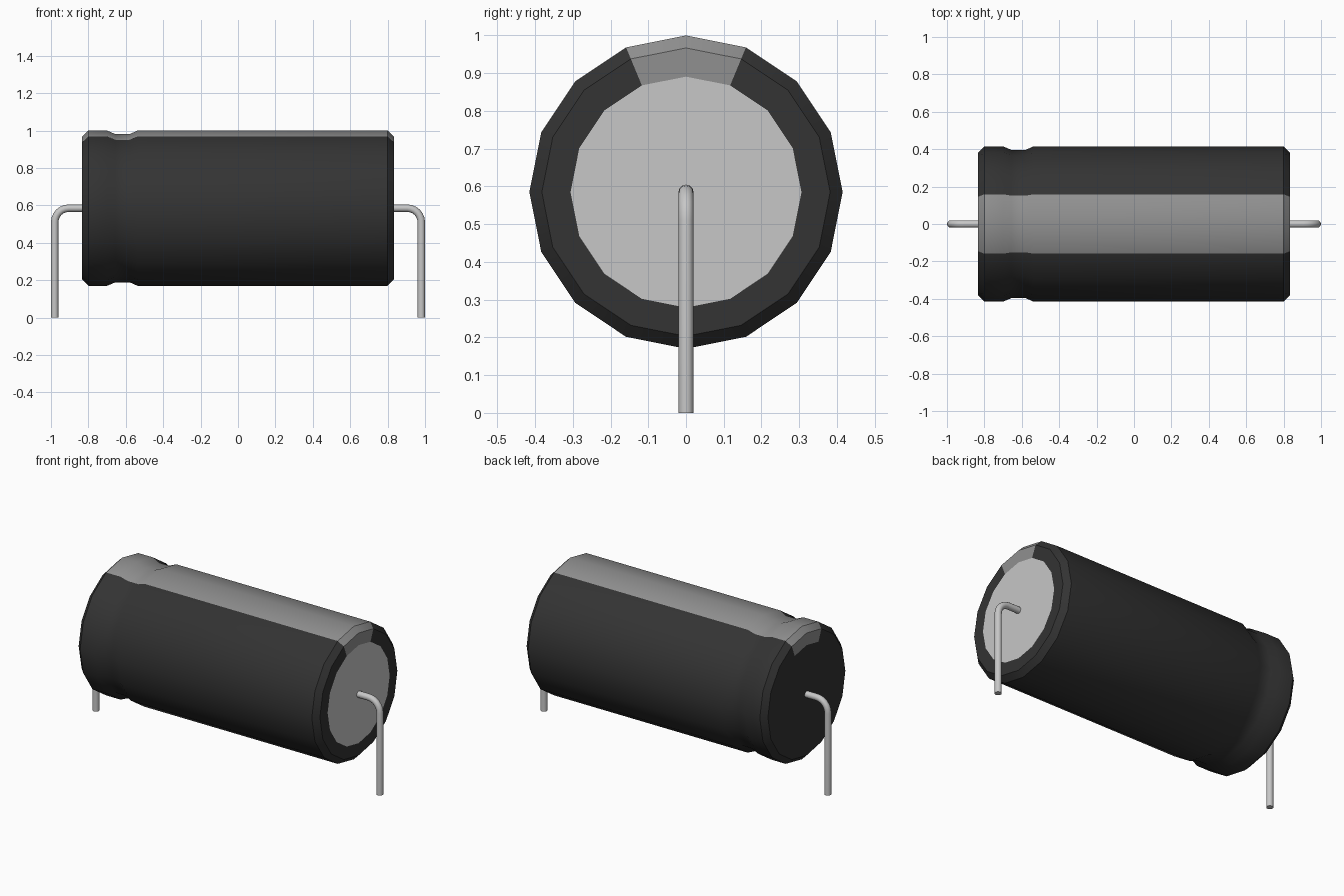
import bpy, bmesh, math
from mathutils import Vector

cube = bpy.data.objects.get("Cube")
if cube:
    bpy.data.objects.remove(cube, do_unlink=True)

AXIS_Z = 0.585      # height of the can's axis
SIDES = 16
HALF = 0.833        # half length of the can
WIRE_R = 0.02


def material(name, value):
    mat = bpy.data.materials.new(name)
    mat.use_nodes = True
    color = (value, value, value, 1)
    mat.diffuse_color = color
    mat.node_tree.nodes["Principled BSDF"].inputs["Base Color"].default_value = color
    return mat


black = material("black sleeve", 0.033)
grey = material("grey stripe", 0.28)
metal = material("bare metal", 0.57)


def smooth(obj, degrees):
    bpy.ops.object.select_all(action='DESELECT')
    obj.select_set(True)
    bpy.context.view_layer.objects.active = obj
    bpy.ops.object.shade_smooth_by_angle(angle=math.radians(degrees))


# Can: a (x, radius) profile swept round the x axis
profile = [(-HALF, 0.306), (-HALF, 0.382), (-0.80, 0.415), (-0.70, 0.415),
           (-0.655, 0.396), (-0.58, 0.396), (-0.537, 0.415),
           (0.80, 0.415), (HALF, 0.382), (HALF, 0.306)]
bm = bmesh.new()
rings = []
for x, r in profile:
    angles = [math.tau * i / SIDES for i in range(SIDES)]
    rings.append([bm.verts.new((x, r * math.sin(a), r * math.cos(a))) for a in angles])
for a, b in zip(rings, rings[1:]):
    for i in range(SIDES):
        j = (i + 1) % SIDES
        face = bm.faces.new((a[i], a[j], b[j], b[i]))
        # The stripe covers the two facets beside the top edge
        face.material_index = 1 if i in (0, SIDES - 1) else 0
bm.faces.new(rings[0])
bm.faces.new(rings[-1]).material_index = 2      # bare metal end
bmesh.ops.recalc_face_normals(bm, faces=bm.faces)
mesh = bpy.data.meshes.new("capacitor_can")
bm.to_mesh(mesh)
bm.free()
for mat in (black, grey, metal):
    mesh.materials.append(mat)
can = bpy.data.objects.new("capacitor_can", mesh)
can.location.z = AXIS_Z
bpy.context.collection.objects.link(can)
smooth(can, 40)


# Bent wire leads, one at each end
def lead(name, side):
    bend, leg_x, steps = 0.075, 1 - WIRE_R, 6
    points = [(HALF - 0.03, AXIS_Z)]
    for i in range(steps + 1):
        a = math.pi / 2 * (1 - i / steps)
        points.append((leg_x - bend + bend * math.cos(a),
                       AXIS_Z - bend + bend * math.sin(a)))
    points.append((leg_x, 0))
    # Rings of the tube follow the path's direction
    wire = bmesh.new()
    loops = []
    path = [Vector((side * x, 0, z)) for x, z in points]
    for i, p in enumerate(path):
        along = (path[min(i + 1, len(path) - 1)] - path[max(i - 1, 0)]).normalized()
        if i in (0, 1):
            along = Vector((side, 0, 0))
        elif i >= len(path) - 2:
            along = Vector((0, 0, -1))
        across = Vector((0, 1, 0))
        up = along.cross(across)
        loops.append([wire.verts.new(p + WIRE_R * (across * math.cos(t) + up * math.sin(t)))
                      for t in (math.tau * k / 12 for k in range(12))])
    for a, b in zip(loops, loops[1:]):
        for k in range(12):
            n = (k + 1) % 12
            wire.faces.new((a[k], a[n], b[n], b[k]))
    wire.faces.new(loops[0])
    wire.faces.new(loops[-1])
    bmesh.ops.recalc_face_normals(wire, faces=wire.faces)
    data = bpy.data.meshes.new(name)
    wire.to_mesh(data)
    wire.free()
    data.materials.append(metal)
    obj = bpy.data.objects.new(name, data)
    bpy.context.collection.objects.link(obj)
    smooth(obj, 40)


lead("left_lead", 1)
lead("right_lead", -1)
